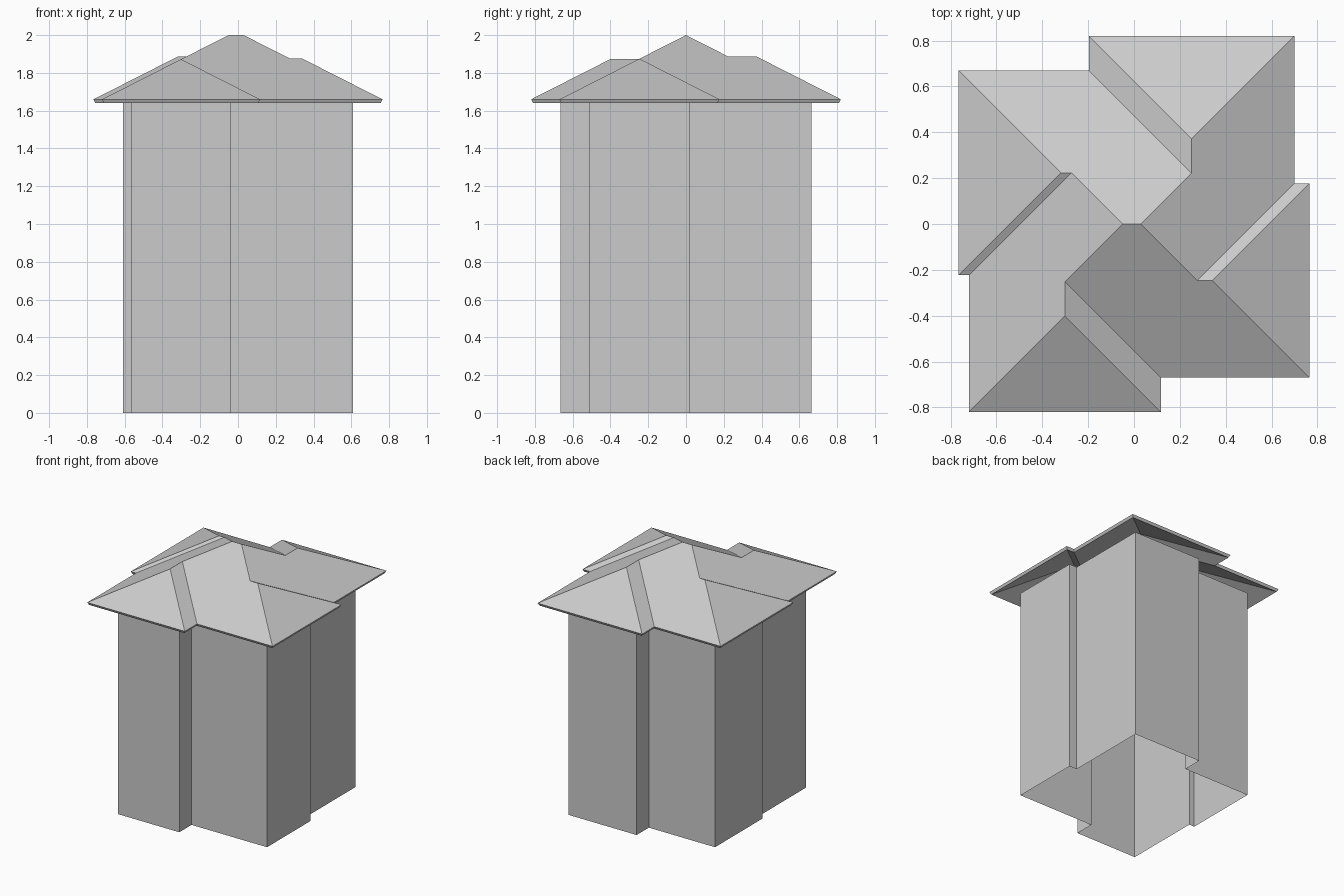
import bpy
import bmesh
from mathutils import Vector

if "Cube" in bpy.data.objects:
    bpy.data.objects.remove(bpy.data.objects["Cube"])

# Pinwheel eaves outline, clockwise from the back left corner
EAVES = [Vector(p) for p in (
    (-.765, .67), (-.197, .67), (-.197, .82), (.70, .82), (.70, .177), (.765, .177),
    (.765, -.67), (.117, -.67), (.117, -.82), (-.72, -.82), (-.72, -.223), (-.765, -.223))]
N = len(EAVES)
EAVE_Z, PEAK_Z = 1.66, 2.0
SLOPE = (PEAK_Z - EAVE_Z) / .67


def inset(points, d):
    """Move every edge of a clockwise outline inwards by d."""
    def inward(a, b):
        e = (b - a).normalized()
        return Vector((e.y, -e.x))
    return [p + d * (inward(points[i - 1], p) + inward(p, points[(i + 1) % len(points)]))
            for i, p in enumerate(points)]


def make_object(name, verts, faces, recalc=False):
    mesh = bpy.data.meshes.new(name)
    mesh.from_pydata(verts, [], faces)
    if recalc:
        bm = bmesh.new()
        bm.from_mesh(mesh)
        bmesh.ops.recalc_face_normals(bm, faces=bm.faces)
        bm.to_mesh(mesh)
        bm.free()
    obj = bpy.data.objects.new(name, mesh)
    bpy.context.collection.objects.link(obj)
    return obj


# Ridge points: (x, y, distance from eaves); hip end then valley end of each wing
RIDGES = [(.2515, .3715, .4485), (.2515, .2215, .4485),
          (.3415, -.2465, .4235), (.2765, -.2465, .4235),
          (-.3015, -.4015, .4185), (-.3015, -.2515, .4185),
          (-.3185, .2235, .4465), (-.2735, .2235, .4465),
          (-.05, 0, .67), (.03, 0, .67)]
A, B, C, D, E, F, G, H, P, Q = range(N, N + 10)
SLOPES = [(0, 1, B, Q, P, H, G), (1, 2, A, B), (2, 3, A), (3, 4, D, Q, B, A),
          (4, 5, C, D), (5, 6, C), (6, 7, F, P, Q, D, C), (7, 8, E, F),
          (8, 9, E), (9, 10, H, P, F, E), (10, 11, G, H), (11, 0, G)]


def roof_layer(edge_inset, drop):
    low = [(p.x, p.y, EAVE_Z + SLOPE * edge_inset - drop) for p in inset(EAVES, edge_inset)]
    return low + [(x, y, EAVE_Z + SLOPE * d - drop) for x, y, d in RIDGES]


# Roof: sloped slab with upper skin, parallel underside and eave rim
M = N + len(RIDGES)
roof_faces = SLOPES + [tuple(i + M for i in reversed(f)) for f in SLOPES]
roof_faces += [(i, (i + 1) % N, (i + 1) % N + M, i + M) for i in range(N)]
make_object("roof", roof_layer(0, 0) + roof_layer(.01, .025), roof_faces, recalc=True)

# Walls: open shell set back under the eaves
plan = inset(EAVES, .156)
wall_verts = [(p.x, p.y, z) for z in (0, 1.64) for p in plan]
wall_faces = [((i + 1) % N, i, i + N, (i + 1) % N + N) for i in range(N)]
make_object("walls", wall_verts, wall_faces)
